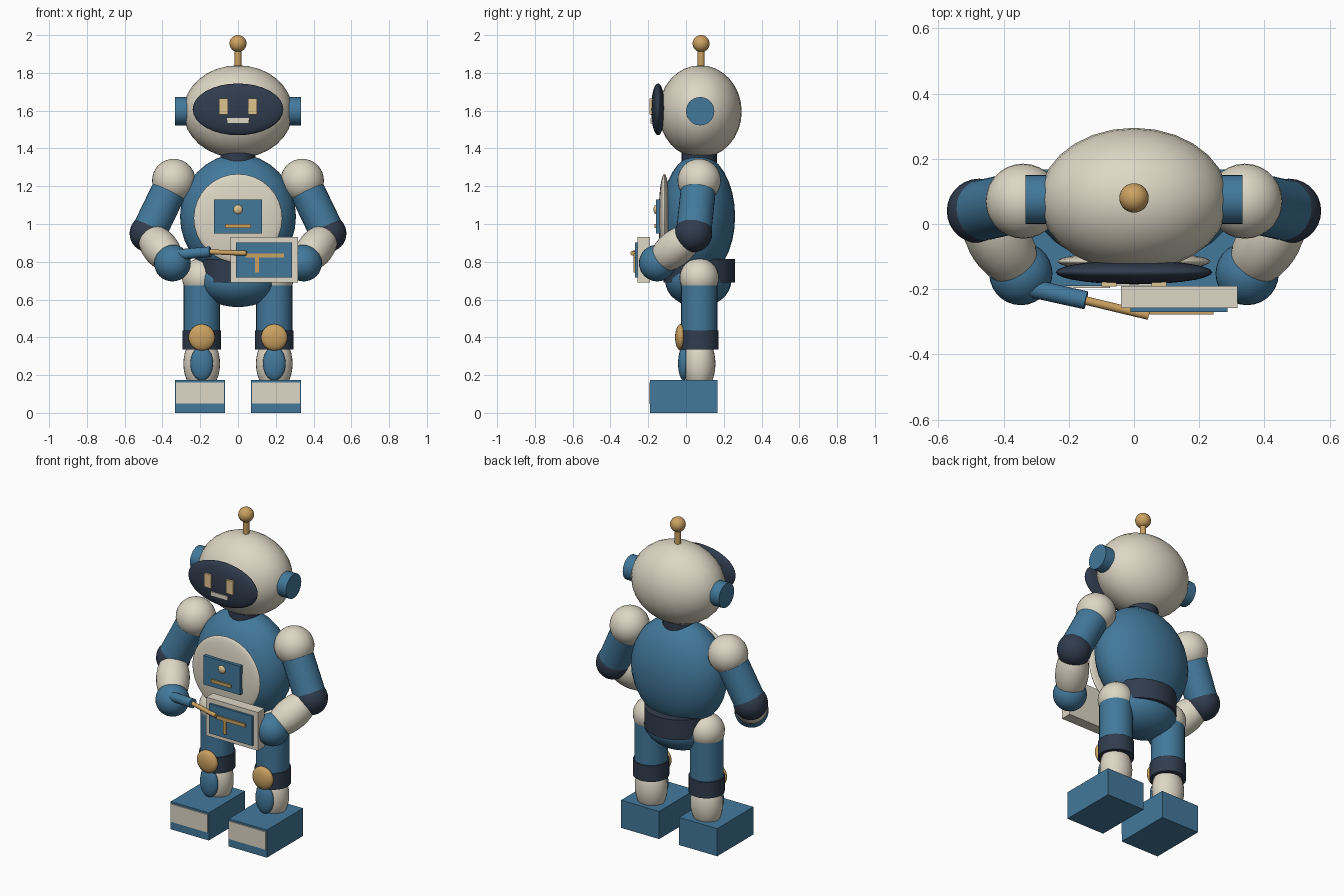
import bpy
from mathutils import Vector

old = bpy.data.objects.get("Cube")
if old:
    bpy.data.objects.remove(old, do_unlink=True)


def material(name, rgb):
    m = bpy.data.materials.new(name)
    m.use_nodes = True
    m.diffuse_color = (*rgb, 1)
    bsdf = next(n for n in m.node_tree.nodes if n.type == "BSDF_PRINCIPLED")
    bsdf.inputs["Base Color"].default_value = (*rgb, 1)
    return m


cream = material("cream", (0.73, 0.68, 0.56))
blue = material("blue", (0.055, 0.19, 0.33))
dark = material("dark navy", (0.03, 0.045, 0.075))
gold = material("gold", (0.6, 0.36, 0.12))
pale = material("pale gold", (0.74, 0.55, 0.28))


def finish(name, mat, smooth=True):
    ob = bpy.context.object
    ob.name = name
    ob.data.materials.append(mat)
    if smooth:
        bpy.ops.object.shade_smooth_by_angle()
    return ob


def ball(name, mat, loc, size, axis=None):
    """Ellipsoid with radii `size`; its z axis can be turned along `axis`."""
    bpy.ops.mesh.primitive_uv_sphere_add(segments=28, ring_count=16, radius=1, location=loc)
    ob = bpy.context.object
    ob.scale = (size,) * 3 if isinstance(size, (int, float)) else size
    if axis:
        ob.rotation_euler = Vector(axis).to_track_quat("Z", "Y").to_euler()
    return finish(name, mat)


def rod(name, mat, a, b, r, stretch=1):
    """Cylinder from a to b; `stretch` widens it across x."""
    a, b = Vector(a), Vector(b)
    bpy.ops.mesh.primitive_cylinder_add(vertices=28, radius=r, depth=(b - a).length, location=(a + b) / 2)
    ob = bpy.context.object
    ob.rotation_euler = (b - a).to_track_quat("Z", "Y").to_euler()
    ob.scale.x = stretch
    return finish(name, mat)


def box(name, mat, x, y, z):
    """Box given by its ranges along x, y and z."""
    spans = (x, y, z)
    bpy.ops.mesh.primitive_cube_add(size=1, location=[(lo + hi) / 2 for lo, hi in spans])
    bpy.context.object.scale = [hi - lo for lo, hi in spans]
    return finish(name, mat, False)


MID = 0.07  # depth of the body axis

# Head, face and antenna
ball("head", cream, (0, 0.075, 1.595), (0.29, 0.22, 0.245))
ball("visor", dark, (0, -0.148, 1.607), (0.24, 0.037, 0.137))
box("mouth", cream, (-0.058, 0.058), (-0.188, -0.165), (1.533, 1.56))
rod("antenna_stem", gold, (0, 0.08, 1.8), (0, 0.08, 1.93), 0.018)
ball("antenna_tip", gold, (0, 0.08, 1.955), 0.045)
rod("neck", dark, (0, MID, 1.31), (0, MID, 1.42), 0.093)

# Torso, belt and pelvis
ball("torso", blue, (0, 0.065, 1.04), (0.307, 0.195, 0.33))
ball("chest_plate", cream, (0, -0.115, 1.03), (0.235, 0.03, 0.235))
box("chest_panel", blue, (-0.127, 0.127), (-0.16, -0.12), (0.95, 1.13))
ball("chest_button", pale, (0, -0.157, 1.077), (0.025, 0.015, 0.025))
box("chest_bar", gold, (-0.068, 0.068), (-0.168, -0.155), (0.98, 1.0))
rod("belt", dark, (0, MID, 0.69), (0, MID, 0.815), 0.19, 1.05)
ball("pelvis", blue, (0, 0.065, 0.7), (0.215, 0.175, 0.14))

# Paired parts: face, arms and legs
for side, s in (("right", -1), ("left", 1)):
    eye = sorted((s * 0.053, s * 0.1))
    box(side + "_eye", pale, eye, (-0.192, -0.16), (1.58, 1.665))
    rod(side + "_ear", blue, (s * 0.24, 0.075, 1.597), (s * 0.333, 0.075, 1.597), 0.075)

    shoulder = Vector((s * 0.34, MID, 1.23))
    elbow = Vector((s * 0.475, 0.04, 0.95))
    hand = Vector((s * 0.347, -0.152, 0.793))
    ball(side + "_shoulder", cream, shoulder, 0.115)
    rod(side + "_upper_arm", blue, shoulder, elbow, 0.093)
    ball(side + "_elbow", dark, elbow, 0.099)
    ball(side + "_forearm", cream, (elbow + hand) / 2, (0.096, 0.096, 0.17), hand - elbow)
    ball(side + "_hand", blue, hand, 0.097)

    x = s * 0.192
    ball(side + "_hip", cream, (x, MID, 0.715), 0.104)
    rod(side + "_thigh", blue, (x, MID, 0.7), (x, MID, 0.4), 0.096)
    rod(side + "_knee", dark, (x, MID, 0.335), (x, MID, 0.435), 0.103)
    ball(side + "_kneecap", gold, (x, -0.028, 0.4), (0.07, 0.03, 0.07))
    ball(side + "_shin", cream, (x, MID, 0.26), (0.097, 0.086, 0.15))
    ball(side + "_shin_guard", blue, (x, -0.012, 0.262), (0.06, 0.03, 0.09))
    f = s * 0.201
    box(side + "_foot", blue, (f - 0.132, f + 0.132), (-0.19, 0.167), (0, 0.173))
    box(side + "_toe_plate", cream, (f - 0.128, f + 0.128), (-0.196, -0.188), (0.05, 0.162))

# Tablet held by the left hand
box("tablet", cream, (-0.04, 0.317), (-0.257, -0.19), (0.69, 0.93))
box("tablet_screen", blue, (-0.01, 0.287), (-0.27, -0.25), (0.717, 0.902))
box("screen_bar", gold, (0.04, 0.243), (-0.277, -0.265), (0.823, 0.845))
box("screen_stem", gold, (0.09, 0.11), (-0.277, -0.265), (0.742, 0.825))

# Stylus held by the right hand
rod("stylus_grip", blue, (-0.315, -0.197, 0.838), (-0.147, -0.234, 0.853), 0.028)
rod("stylus_rod", gold, (-0.16, -0.232, 0.853), (0.045, -0.281, 0.845), 0.013)
